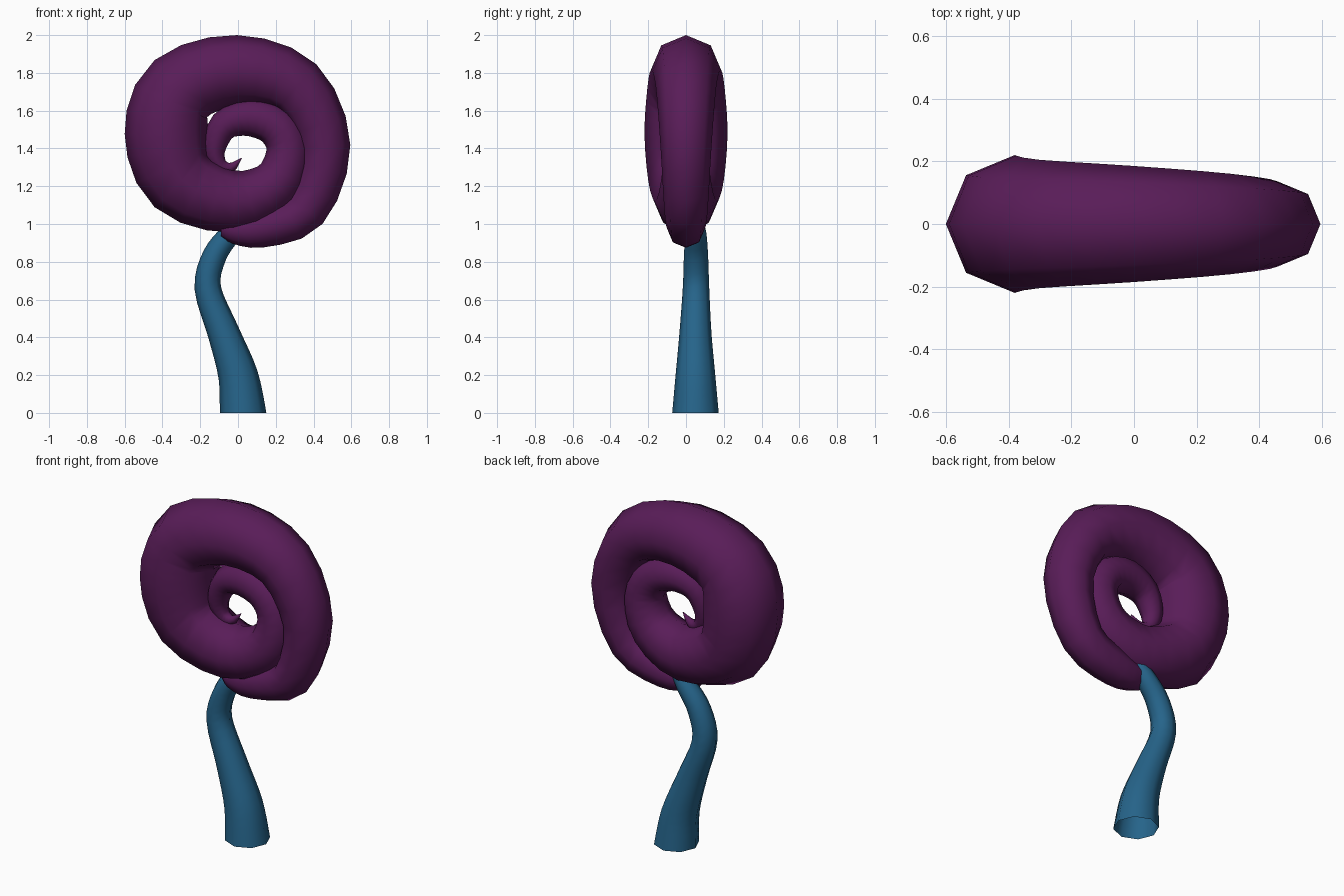
import bpy, bmesh, math
from mathutils import Vector

if "Cube" in bpy.data.objects:
    bpy.data.objects.remove(bpy.data.objects["Cube"])


def material(name, color):
    m = bpy.data.materials.new(name)
    m.diffuse_color = (*color, 1)
    m.use_nodes = True
    m.node_tree.nodes["Principled BSDF"].inputs["Base Color"].default_value = m.diffuse_color
    return m


def smooth_path(pts, sub):
    """Catmull-Rom through (x, y, z, radius) points."""
    pts = [Vector(p) for p in pts]
    ext = [2 * pts[0] - pts[1]] + pts + [2 * pts[-1] - pts[-2]]
    out = []
    for i in range(len(pts) - 1):
        a, b, c, d = ext[i:i + 4]
        for k in range(sub):
            t = k / sub
            out.append(0.5 * (2 * b + (c - a) * t + (2 * a - 5 * b + 4 * c - d) * t ** 2
                              + (3 * b - a - 3 * c + d) * t ** 3))
    return out + [pts[-1]]


def tube(name, pts, sub, mat, start_dir=None, cap_start=False, sides=8):
    """Tapered tube swept along a path lying close to the xz plane."""
    path = smooth_path(pts, sub)
    bm = bmesh.new()
    rings = []
    for i, p in enumerate(path):
        c = p.xyz
        t = path[min(i + 1, len(path) - 1)].xyz - path[max(i - 1, 0)].xyz
        if i == 0 and start_dir:
            t = Vector(start_dir)
        t.normalize()
        u = Vector((0, 1, 0)).cross(t).normalized()
        v = t.cross(u)
        rings.append([bm.verts.new(c + p.w * (math.cos(a) * u + math.sin(a) * v))
                      for a in (2 * math.pi * k / sides for k in range(sides))])
    for r0, r1 in zip(rings, rings[1:]):
        for k in range(sides):
            n = (k + 1) % sides
            bm.faces.new((r0[k], r0[n], r1[n], r1[k]))
    if cap_start:
        bm.faces.new(rings[0][::-1])
    bm.faces.new(rings[-1])
    for f in bm.faces:
        f.smooth = True
    me = bpy.data.meshes.new(name)
    bm.to_mesh(me)
    bm.free()
    me.materials.append(mat)
    ob = bpy.data.objects.new(name, me)
    bpy.context.collection.objects.link(ob)
    return ob


purple = material("purple", (0.10, 0.012, 0.098))
blue = material("blue", (0.019, 0.127, 0.254))

# Curved stem, open at the base
tube("stem", [(0.027, 0.05, 0, 0.123), (0.0, 0.05, 0.2, 0.105), (-0.075, 0.05, 0.42, 0.085),
              (-0.16, 0.053, 0.66, 0.07), (-0.125, 0.053, 0.83, 0.064),
              (-0.04, 0.053, 0.95, 0.055), (0.02, 0.055, 1.02, 0.035)],
     4, blue, start_dir=(0, 0, 1))

# Spiral head: x, z, radius from the outer end to the inner tip
coil = [(-0.09, 0.965, 0.03), (-0.03, 0.967, 0.07), (0.12, 0.975, 0.10), (0.36, 1.075, 0.115),
        (0.46, 1.41, 0.135), (0.31, 1.725, 0.16), (0, 1.815, 0.185), (-0.305, 1.715, 0.205),
        (-0.38, 1.48, 0.22), (-0.30, 1.23, 0.20), (-0.02, 1.12, 0.165), (0.20, 1.21, 0.135),
        (0.265, 1.39, 0.115), (0.20, 1.52, 0.11), (0.055, 1.565, 0.10), (-0.075, 1.52, 0.08),
        (-0.125, 1.40, 0.06), (-0.10, 1.315, 0.042), (-0.04, 1.297, 0.028), (0.02, 1.35, 0.002)]
tube("spiral_head", [(x, 0, z, r) for x, z, r in coil], 3, purple, cap_start=True)
